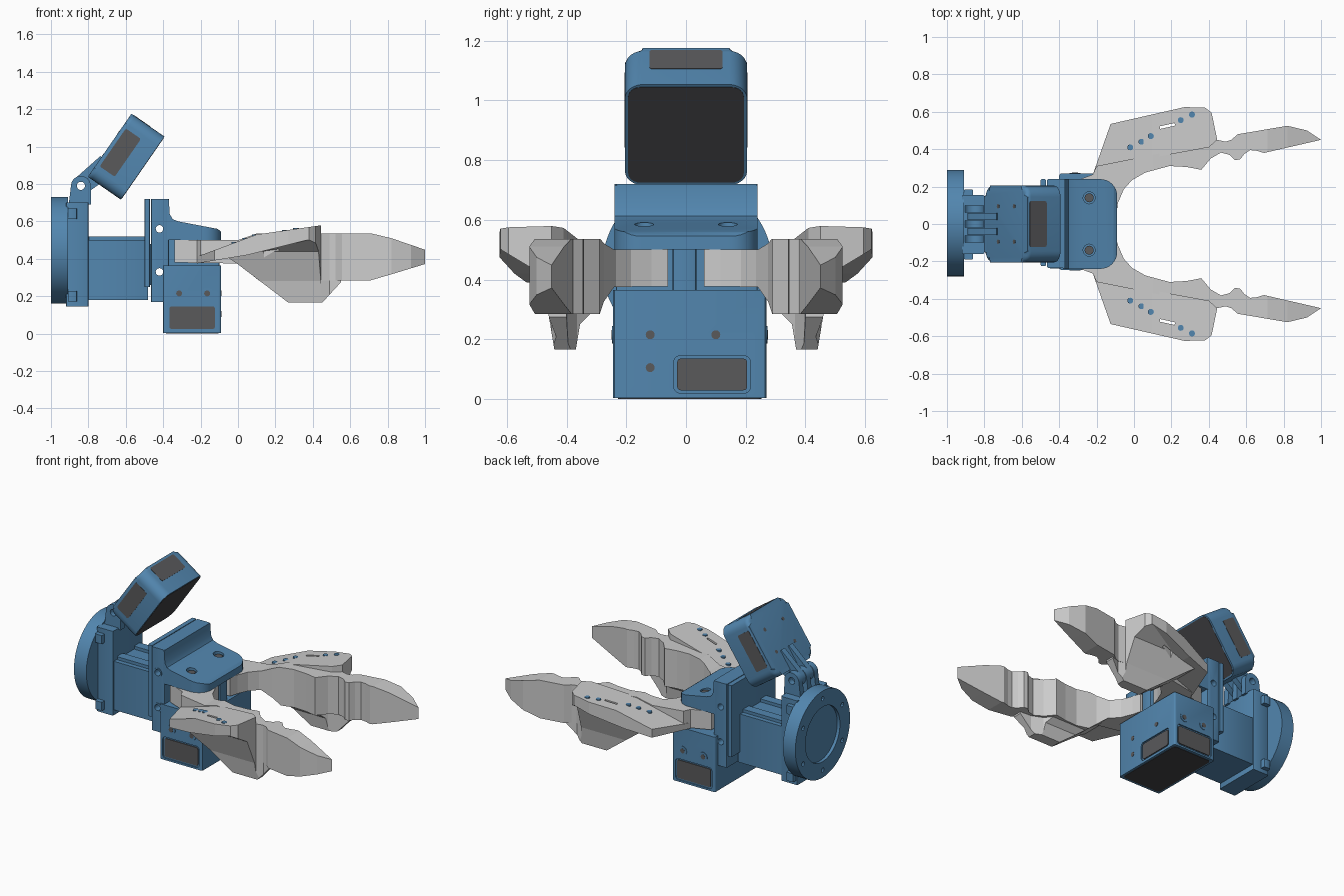
import bpy, bmesh, math
from mathutils import Matrix

if "Cube" in bpy.data.objects:
    bpy.data.objects.remove(bpy.data.objects["Cube"])


def material(name, rgb):
    m = bpy.data.materials.new(name)
    m.diffuse_color = (*rgb, 1)
    m.use_nodes = True
    m.node_tree.nodes["Principled BSDF"].inputs["Base Color"].default_value = m.diffuse_color
    return m


BLUE = material("blue", (0.085, 0.24, 0.43))
DARK = material("dark", (0.10, 0.10, 0.105))
BLACK = material("black", (0.055, 0.055, 0.06))
smooth = []


def prism(name, pts, axis, lo, hi, mat=None, matrix=None, back_bevel=0):
    """Extrude a 2D outline along an axis: x uses (y,z), y uses (x,z), z uses (x,y)."""
    place = {'x': lambda p, d: (d, p[0], p[1]),
             'y': lambda p, d: (p[0], d, p[1]),
             'z': lambda p, d: (p[0], p[1], d)}[axis]
    bm = bmesh.new()
    a = [bm.verts.new(place(p, lo)) for p in pts]
    b = [bm.verts.new(place(p, hi)) for p in pts]
    n = len(pts)
    bm.faces.new(a)
    bm.faces.new(b[::-1])
    for i in range(n):
        bm.faces.new((a[i], b[i], b[(i + 1) % n], a[(i + 1) % n]))
    if back_bevel:
        s = set(a)
        edges = [e for e in bm.edges if e.verts[0] in s and e.verts[1] in s]
        bmesh.ops.bevel(bm, geom=edges, offset=back_bevel, segments=4, profile=0.5, affect='EDGES')
    bmesh.ops.recalc_face_normals(bm, faces=bm.faces[:])
    if matrix:
        bm.transform(matrix)
    me = bpy.data.meshes.new(name)
    bm.to_mesh(me)
    bm.free()
    ob = bpy.data.objects.new(name, me)
    bpy.context.collection.objects.link(ob)
    if mat:
        me.materials.append(mat)
    if mat == BLUE:
        smooth.append(ob)
    return ob


def rrect(cx, cy, hx, hy, r, seg=5):
    pts = []
    for k, (sx, sy) in enumerate(((1, 1), (-1, 1), (-1, -1), (1, -1))):
        for i in range(seg + 1):
            t = (k + i / seg) * math.pi / 2
            pts.append((cx + sx * (hx - r) + r * math.cos(t), cy + sy * (hy - r) + r * math.sin(t)))
    return pts


def arc(cx, cy, r, a0, a1, n):
    return [(cx + r * math.cos(math.radians(a0 + (a1 - a0) * i / n)),
             cy + r * math.sin(math.radians(a0 + (a1 - a0) * i / n))) for i in range(n + 1)]


def disc(cx, cy, r, n=32):
    return arc(cx, cy, r, 0, 360, n)[:-1]


def box(name, x, y, z, mat=None, r=0.008):
    return prism(name, rrect((x[0] + x[1]) / 2, (y[0] + y[1]) / 2, (x[1] - x[0]) / 2,
                             (y[1] - y[0]) / 2, r, 2), 'z', z[0], z[1], mat)


def boolean(ob, cutter, op='DIFFERENCE'):
    m = ob.modifiers.new("cut", 'BOOLEAN')
    m.object, m.operation, m.solver = cutter, op, 'EXACT'
    dg = bpy.context.evaluated_depsgraph_get()
    me = bpy.data.meshes.new_from_object(ob.evaluated_get(dg))
    ob.modifiers.clear()
    ob.data = me
    bpy.data.objects.remove(cutter)
    return ob


def mirror_y(ob):
    m = ob.modifiers.new("mirror", 'MIRROR')
    m.use_axis = (False, True, False)
    return ob


# Mounting flange with recessed face and screw holes
flange = prism("flange", disc(0.005, 0.445, 0.285, 64), 'x', -1.0, -0.91, BLUE)
boolean(flange, prism("c", disc(0.005, 0.445, 0.18, 48), 'x', -1.1, -0.98))
for i in range(6):
    t = math.radians(60 * i + 30)
    boolean(flange, prism("c", disc(0.005 + 0.235 * math.cos(t), 0.445 + 0.235 * math.sin(t), 0.014, 12),
                          'x', -1.1, -0.96))

# Rear bracket and actuator body with rails
box("rear_bracket", (-0.92, -0.80), (-0.16, 0.155), (0.145, 0.70), BLUE)
for z in (0.20, 0.64):
    for s in (-1, 1):
        box("bracket_ear", (-0.91, -0.86), (s * 0.165 - 0.025, s * 0.165 + 0.02), (z - 0.028, z + 0.028), BLUE)
box("actuator_body", (-0.81, -0.48), (-0.15, 0.15), (0.18, 0.50), BLUE)
for y in (-0.09, 0.09):
    box("actuator_rail", (-0.80, -0.48), (y - 0.03, y + 0.03), (0.49, 0.52), BLUE)

# Adapter plates with cross holes
box("adapter_plate", (-0.50, -0.47), (-0.225, 0.24), (0.25, 0.72), BLUE)
plate = box("mount_plate", (-0.465, -0.37), (-0.235, 0.24), (0.17, 0.72), BLUE)
for z in (0.33, 0.56):
    boolean(plate, prism("c", disc(-0.42, z, 0.02, 20), 'y', -0.5, 0.5))
    ring = prism("hole_rim", disc(-0.42, z, 0.03, 20), 'y', -0.239, -0.228, BLUE)
    boolean(ring, prism("c", disc(-0.42, z, 0.02, 20), 'y', -0.5, 0.5))
box("plate_spacer", (-0.48, -0.46), (-0.2, 0.2), (0.26, 0.48), BLUE)

# Sloped top cover with rounded nose and screw wells
cover = prism("top_cover", [(-0.38, 0.72), (-0.37, 0.715), (-0.365, 0.64), (-0.35, 0.612), (-0.32, 0.60),
                            (-0.11, 0.56), (-0.09, 0.545), (-0.09, 0.50), (-0.38, 0.50)], 'y', -0.4, 0.4, BLUE)
nose = [(-0.5, 0.24)] + arc(-0.18, 0.15, 0.09, 90, 0, 8)
nose += [(x, -y) for x, y in nose[::-1]]
boolean(cover, prism("c", nose, 'z', 0.3, 0.9), 'INTERSECT')
for y in (-0.14, 0.14):
    boolean(cover, prism("c", disc(-0.24, y, 0.032, 24), 'z', 0.565, 0.8))
    prism("cover_screw", disc(-0.24, y, 0.024, 20), 'z', 0.55, 0.575, DARK)
box("centre_column", (-0.37, -0.10), (-0.045, 0.035), (0.35, 0.52), BLUE)

# Lower sensor box with windows and screws
base = prism("sensor_box", rrect(-0.245, 0.0125, 0.155, 0.2575, 0.012, 3), 'z', 0.003, 0.365, BLUE)
window = rrect(-0.245, 0.085, 0.133, 0.07, 0.02)
boolean(base, prism("c", window, 'y', -0.4, -0.237))
boolean(base, prism("c", window, 'y', 0.262, 0.4))
boolean(base, prism("c", rrect(0.0875, 0.082, 0.128, 0.062, 0.02), 'x', -0.098, 0.1))
window = rrect(-0.245, 0.085, 0.122, 0.06, 0.012)
prism("box_front_window", window, 'y', -0.243, -0.22, DARK)
prism("box_back_window", window, 'y', 0.245, 0.268, DARK)
prism("box_side_window", rrect(0.0875, 0.082, 0.117, 0.053, 0.012), 'x', -0.12, -0.092, DARK)
prism("box_bottom_window", rrect(-0.245, 0.0125, 0.14, 0.24, 0.02), 'z', 0.0, 0.02, BLACK)
for x in (-0.315, -0.165):
    for y in (-0.245, 0.27):
        ring = prism("box_side_screw", disc(x, 0.215, 0.03, 20), 'y', y - 0.003, y + 0.003, BLUE)
        prism("box_side_socket", disc(x, 0.215, 0.016, 12), 'y', y - 0.0045, y + 0.0045, DARK)
for y, z in ((-0.12, 0.215), (0.10, 0.215), (-0.12, 0.105)):
    prism("box_screw", disc(y, z, 0.015, 16), 'x', -0.1, -0.088, DARK)

# Tilted camera: rounded shell, lens panel, windows, rear screws
M = Matrix.Translation((-0.598, 0, 0.946)) @ Matrix.Rotation(math.radians(34.7), 4, 'Y')
prism("camera_shell", rrect(0, 0, 0.205, 0.205, 0.06, 6), 'x', -0.1075, 0.1075, BLUE, M, 0.025)
prism("camera_lens_panel", rrect(0, 0, 0.194, 0.194, 0.04), 'x', 0.09, 0.109, BLACK, M)
for s in (-1, 1):
    prism("camera_side_window", rrect(-0.038, 0, 0.049, 0.123, 0.01), 'y', s * 0.195, s * 0.2065, DARK, M)
    for z in (-0.07, 0.08):
        prism("camera_rear_screw", disc(s * 0.095, z, 0.012, 12), 'x', -0.1085, -0.1, DARK, M)
prism("camera_top_window", rrect(-0.038, 0, 0.055, 0.122, 0.01), 'z', 0.195, 0.2065, DARK, M)

# Camera hinge lugs
low = arc(-0.84, 0.79, 0.053, 0, 180, 12) + [(-0.905, 0.69), (-0.785, 0.69)]
high = arc(-0.84, 0.79, 0.05, 135, 310, 12) + [(-0.74, 0.80), (-0.69, 0.88), (-0.735, 0.95)]
for pts, ys, name in ((low, (-0.08, 0, 0.08), "hinge_lug"), (high, (-0.04, 0.04), "camera_lug")):
    for y in ys:
        boolean(prism(name, pts, 'y', y - 0.0195, y + 0.0195, BLUE),
                prism("c", disc(-0.84, 0.79, 0.022, 20), 'y', -0.5, 0.5))

# Gripper finger: plan outline intersected with side outline
inner = [(1.0, 0.45), (0.695, 0.38), (0.655, 0.392), (0.62, 0.395), (0.59, 0.375), (0.567, 0.345),
         (0.54, 0.342), (0.51, 0.37), (0.465, 0.382), (0.41, 0.35), (0.36, 0.29), (0.28, 0.305),
         (0.19, 0.31), (0.06, 0.275), (-0.01, 0.235), (-0.055, 0.185), (-0.085, 0.115)]
plan = inner + [(-0.10, 0.06), (-0.34, 0.06), (-0.34, 0.22), (-0.22, 0.265), (-0.2, 0.31), (0.40, 0.43),
                (0.445, 0.45), (0.49, 0.44), (0.52, 0.45), (0.555, 0.48), (0.82, 0.525), (0.925, 0.50)]
side = [(-0.35, 0.38), (-0.35, 0.50), (0.0, 0.50), (0.10, 0.535), (0.715, 0.535), (0.82, 0.51), (1.01, 0.445),
        (1.01, 0.375), (0.83, 0.32), (0.71, 0.285), (0.11, 0.285), (0.0, 0.375)]
finger = prism("gripper_fingers", plan, 'z', 0.1, 0.8)
boolean(finger, prism("c", side, 'y', -0.2, 1.0), 'INTERSECT')
mirror_y(finger)

# Outer wing and lower claw, both with a through slot
rim = [(-0.22, 0.265), (-0.125, 0.535), (0.27, 0.625), (0.38, 0.622), (0.415, 0.595)]
slot_pts = [(0.14, 0.508), (0.22, 0.526), (0.217, 0.54), (0.137, 0.522)]
wing = prism("finger_wings", rim + [(0.445, 0.45), (0.40, 0.41), (-0.20, 0.30)], 'z', 0.1, 0.8)
boolean(wing, prism("c", [(-0.25, 0.40), (0.10, 0.53), (0.45, 0.58), (0.45, 0.52), (0.05, 0.42), (-0.25, 0.37)],
                    'y', 0, 1), 'INTERSECT')
claw = prism("finger_claws", rim + [(0.445, 0.45), (0.49, 0.435), (0.55, 0.46), (0.55, 0.40), (0.47, 0.395),
                                    (0.40, 0.365), (0.36, 0.32), (0.19, 0.32), (0.05, 0.30), (-0.05, 0.28)],
             'z', 0.1, 0.8)
boolean(claw, prism("c", [(-0.05, 0.405), (0.0, 0.37), (0.27, 0.165), (0.45, 0.165), (0.56, 0.285), (0.5, 0.40),
                          (0.44, 0.54), (0.05, 0.44)], 'y', 0, 1), 'INTERSECT')
boolean(claw, prism("c", [(0.63, 0.55), (0.62, 0.50), (0.52, 0.44), (0.46, 0.28), (0.44, 0.16), (0.37, 0.16),
                          (0.355, 0.25), (0.32, 0.285), (0.31, 0.29), (0.31, 0.52)], 'x', -0.3, 0.8), 'INTERSECT')
for part in (wing, claw):
    boolean(part, prism("c", slot_pts, 'z', 0.0, 0.9))
    mirror_y(part)

# Blue marker studs on the wings
for x, y, z in ((-0.02, 0.41, 0.487), (0.04, 0.44, 0.508), (0.09, 0.47, 0.527), (0.25, 0.555, 0.551),
                (0.31, 0.585, 0.56)):
    mirror_y(prism("marker_stud", disc(x, y, 0.016, 16), 'z', z - 0.02, z + 0.004, BLUE))

# Smooth the rounded housings
bpy.ops.object.select_all(action='DESELECT')
for ob in smooth:
    ob.select_set(True)
bpy.context.view_layer.objects.active = smooth[0]
bpy.ops.object.shade_smooth_by_angle()
